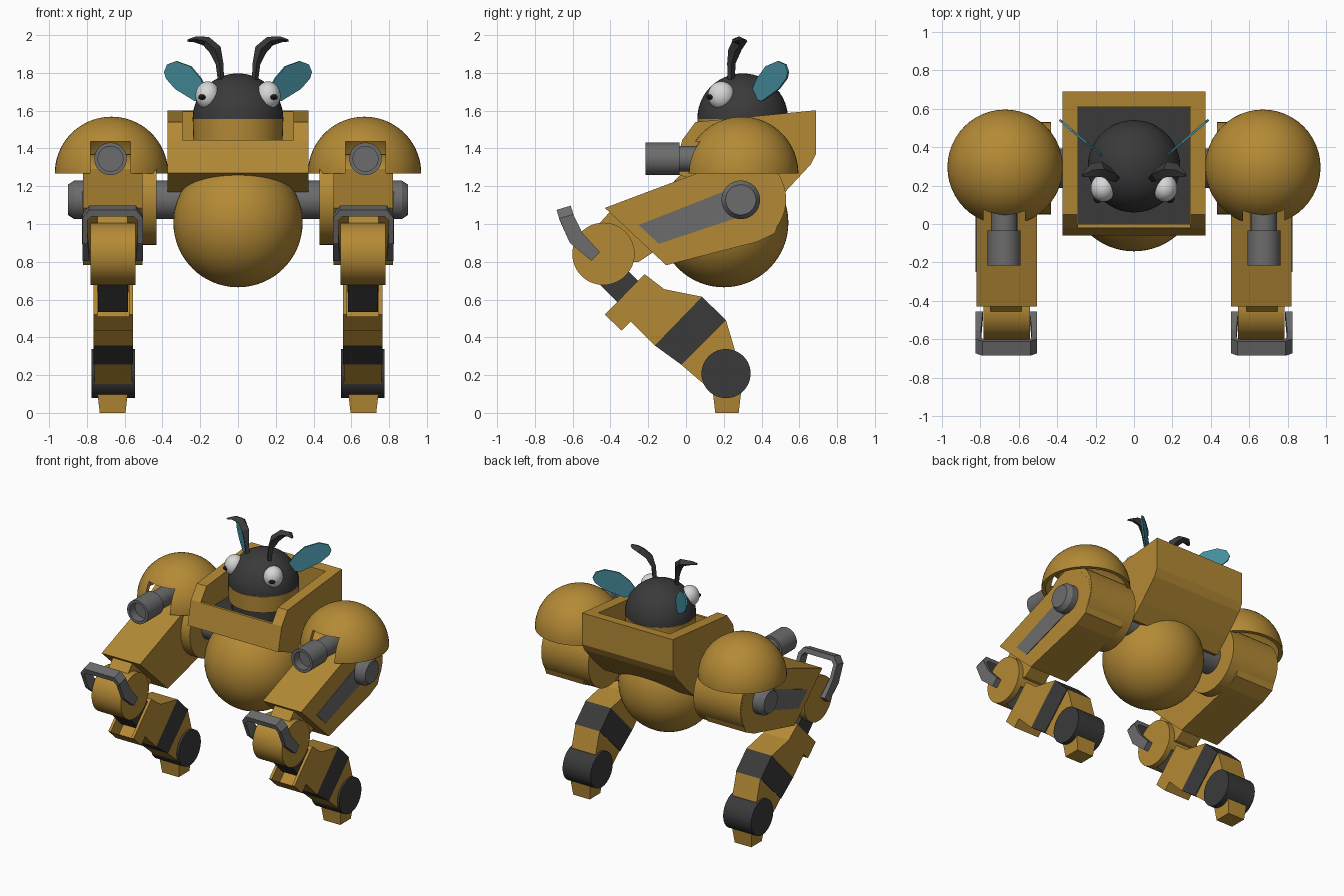
import bpy, bmesh, math
from mathutils import Vector

if "Cube" in bpy.data.objects:
    bpy.data.objects.remove(bpy.data.objects["Cube"])


def material(name, r, g, b):
    m = bpy.data.materials.new(name)
    m.diffuse_color = (r, g, b, 1)
    m.use_nodes = True
    m.node_tree.nodes["Principled BSDF"].inputs["Base Color"].default_value = m.diffuse_color
    return m


YELLOW = material("ochre paint", 0.456, 0.254, 0.036)
DARK = material("dark grey", 0.042, 0.042, 0.042)
GREY = material("mid grey", 0.15, 0.15, 0.15)
WHITE = material("eye white", 0.68, 0.68, 0.68)
TEAL = material("teal wing", 0.06, 0.27, 0.34)
BLACK = material("pupil black", 0.012, 0.012, 0.012)


def finish(name, bm, mat, mirror=False, smooth=True):
    bmesh.ops.remove_doubles(bm, verts=bm.verts, dist=1e-5)
    bmesh.ops.recalc_face_normals(bm, faces=bm.faces)
    me = bpy.data.meshes.new(name)
    bm.to_mesh(me)
    bm.free()
    me.materials.append(mat)
    ob = bpy.data.objects.new(name, me)
    bpy.context.collection.objects.link(ob)
    if smooth:
        shade(ob)
    if mirror:
        add_mirror(ob)
    return ob


def activate(ob):
    bpy.ops.object.select_all(action='DESELECT')
    bpy.context.view_layer.objects.active = ob
    ob.select_set(True)


def shade(ob):
    activate(ob)
    bpy.ops.object.shade_smooth_by_angle(angle=math.radians(32))


def add_mirror(ob):
    ob.modifiers.new("Mirror", 'MIRROR').use_mirror_merge = False


def carve(ob, cutter):
    mod = ob.modifiers.new("Cut", 'BOOLEAN')
    mod.operation, mod.object, mod.solver = 'DIFFERENCE', cutter, 'EXACT'
    activate(ob)
    bpy.ops.object.modifier_apply(modifier="Cut")
    bpy.data.objects.remove(cutter)


def loft(name, rings, mat, mirror=False, smooth=False):
    """Skin a row of point rings and cap both ends."""
    bm = bmesh.new()
    rows = [[bm.verts.new(p) for p in r] for r in rings]
    n = len(rows[0])
    for a, b in zip(rows, rows[1:]):
        for i in range(n):
            bm.faces.new((a[i], a[(i + 1) % n], b[(i + 1) % n], b[i]))
    bm.faces.new(rows[0])
    bm.faces.new(rows[-1])
    return finish(name, bm, mat, mirror, smooth)


def prism(name, yz, x0, x1, mat, mirror=False, smooth=False):
    """Extrude a side outline along x."""
    return loft(name, [[(x, y, z) for y, z in yz] for x in (x0, x1)], mat, mirror, smooth)


def lathe(name, profile, centre, axis, mat, mirror=False, smooth=True,
          closed=False, scale=(1, 1, 1), steps=48):
    """Turn (radius, height) points about an axis through centre."""
    bm = bmesh.new()
    c = Vector(centre)
    rows = []
    for r, h in profile:
        row = []
        for i in range(steps):
            t = 2 * math.pi * i / steps
            u, v = r * math.cos(t), r * math.sin(t)
            p = {'x': (h, u, v), 'y': (u, h, v), 'z': (u, v, h)}[axis]
            row.append(bm.verts.new(c + Vector(p) * Vector(scale)))
        rows.append(row)
    for a, b in zip(rows, rows[1:] + rows[:1] if closed else rows[1:]):
        for i in range(steps):
            bm.faces.new((a[i], a[(i + 1) % steps], b[(i + 1) % steps], b[i]))
    # collapse the poles into single points
    bmesh.ops.remove_doubles(bm, verts=bm.verts, dist=1e-5)
    return finish(name, bm, mat, mirror, smooth)


def arc(r, a0, a1, n):
    return [(max(0, r * math.cos(t)), r * math.sin(t)) for t in
            (math.radians(a0 + (a1 - a0) * i / n) for i in range(n + 1))]


def ball(name, r, centre, mat, mirror=False, scale=(1, 1, 1), steps=48):
    return lathe(name, arc(r, -90, 90, steps // 2), centre, 'z', mat, mirror,
                 scale=scale, steps=steps)


def disc(name, r, x0, x1, y, z, mat):
    return lathe(name, [(0, x0), (r, x0), (r, x1), (0, x1)], (0, y, z), 'x', mat, True)


# Belly and open cockpit tub
ball("belly", 0.342, (0, 0.2, 1.007), YELLOW, steps=64)
tub = prism("cockpit_tub", [(-0.06, 1.27), (-0.02, 1.445), (0.05, 1.54), (0.688, 1.602),
                            (0.688, 1.37), (0.66, 1.315), (0.53, 1.175), (0.43, 1.08)],
            -0.373, 0.373, YELLOW)
carve(tub, prism("tub_cutter", [(0.0, 1.36), (0.0, 1.445), (-0.2, 1.445), (-0.2, 1.8),
                                (0.61, 1.8), (0.61, 1.36)], -0.293, 0.293, YELLOW))
prism("cockpit_floor", [(0.001, 1.355), (0.001, 1.364), (0.609, 1.364), (0.609, 1.355)],
      -0.292, 0.292, DARK)

# Head: neck, collar, dome
lathe("neck", [(0, 1.33), (0.215, 1.33), (0.215, 1.45), (0, 1.45)], (0, 0.3, 0), 'z', DARK)
lathe("collar", [(0, 1.435), (0.236, 1.435), (0.24, 1.555), (0, 1.565)], (0, 0.3, 0), 'z', YELLOW)
lathe("head", [(0, 0)] + arc(0.24, 0, 90, 18), (0, 0.3, 1.557), 'z', DARK)

# Eyes with dash pupils
ball("eye", 0.07, (0.16, 0.187, 1.68), WHITE, True, (0.93, 1.02, 1.07), 32)
ball("pupil", 0.03, (0.188, 0.131, 1.672), BLACK, True, (0.75, 0.75, 0.5), 16)

# Antennae: thin stalks widening into bent paddles (x, y, z, half x, half y, half z)
stalk = [(0.088, 0.24, 1.74, 0.016, 0.018, 0), (0.098, 0.24, 1.85, 0.02, 0.022, 0.004),
         (0.122, 0.26, 1.925, 0.03, 0.036, 0.014), (0.17, 0.285, 1.968, 0.016, 0.04, 0.022),
         (0.225, 0.28, 1.978, 0.006, 0.034, 0.016), (0.268, 0.255, 1.972, 0.002, 0.012, 0.006)]
loft("antenna", [[(x - hx, y, z + hz), (x, y - hy, z), (x + hx, y, z - hz), (x, y + hy, z)]
                 for x, y, z, hx, hy, hz in stalk], DARK, True, True)

# Wings: thin leaves angled outward and back
leaf = [(0.148, 1.675), (0.225, 1.65), (0.33, 1.715), (0.378, 1.77), (0.388, 1.805),
        (0.372, 1.845), (0.325, 1.862), (0.25, 1.835), (0.195, 1.77)]
loft("wing", [[(x + d * 0.65, 0.34 + (x - 0.15) * 0.85 - d * 0.76, z) for x, z in leaf]
              for d in (-0.006, 0.006)], TEAL, True)

# Shoulder dome: hollow half shell with a notch for the barrel
dome = lathe("shoulder_dome", arc(0.3, 0, 90, 20) + arc(0.272, 90, 0, 20), (0.67, 0.295, 1.268),
             'z', YELLOW, closed=True, smooth=False)
carve(dome, prism("notch_cutter", [(-0.1, 1.2), (-0.1, 1.437), (0.2, 1.437), (0.2, 1.2)],
                  0.568, 0.782, YELLOW))
shade(dome)
add_mirror(dome)

# Barrel with an open bore
lathe("barrel", [(0, 0.3), (0.068, 0.3), (0.068, -0.035), (0.086, -0.035), (0.086, -0.215),
                 (0.066, -0.215), (0.066, -0.15), (0, -0.15)], (0.675, 0, 1.345), 'y', GREY, True)

# Axle through the shoulder with chamfered cap
lathe("axle", [(0, 0.25), (0.102, 0.25), (0.102, 0.868), (0.08, 0.9), (0, 0.9)],
      (0, 0.29, 1.128), 'x', GREY, True)

# Upper arm: rounded shoulder and slanted box
disc("shoulder_barrel", 0.24, 0.432, 0.819, 0.29, 1.13, YELLOW)
prism("upper_arm", [(-0.43, 1.085), (0.03, 1.258), (0.2, 1.325), (0.4, 1.31), (0.5, 1.2),
                    (0.525, 1.1), (0.47, 0.95), (0.375, 0.905), (-0.105, 0.782)],
      0.505, 0.82, YELLOW, True)
prism("arm_panel", [(-0.25, 0.995), (0.22, 1.18), (0.32, 1.05), (-0.145, 0.895)],
      0.817, 0.825, GREY, True)
prism("elbow_tab", [(-0.47, 0.99), (-0.38, 1.09), (-0.1, 0.9), (-0.25, 0.8), (-0.42, 0.8)],
      0.585, 0.745, YELLOW, True)

# Elbow and bent guard handle
disc("elbow", 0.165, 0.542, 0.782, -0.437, 0.842, YELLOW)
C = 0.664
stations = [(-0.5, 0.805, -0.455, 0.85, 0.160, 0.122, 0), (-0.615, 0.90, -0.55, 0.955, 0.160, 0.132, 0),
            (-0.672, 1.03, -0.597, 1.05, 0.160, 0.132, 0.01), (-0.685, 1.075, -0.61, 1.097, 0.125, 0.112, 0.035)]
guard = []
for s, row in ((-1, stations), (1, stations[::-1])):
    for ay, az, by, bz, xo, xi, drop in row:
        guard.append([(C + s * xo, ay, az), (C + s * xo, by, bz),
                      (C + s * xi, by + drop * 0.3, bz - drop), (C + s * xi, ay + drop * 0.3, az - drop)])
loft("guard_handle", guard, GREY, True)

# Lower leg: strut, socketed shin, stripe, ankle block
prism("knee_strut", [(-0.496, 0.72), (-0.384, 0.83), (-0.2, 0.645), (-0.312, 0.535)],
      0.582, 0.742, DARK, True)
shin = prism("shin", [(-0.43, 0.52), (-0.22, 0.735), (-0.115, 0.655), (0.085, 0.615),
                      (-0.165, 0.357), (-0.293, 0.483), (-0.34, 0.435)], 0.557, 0.765, YELLOW)
carve(shin, prism("socket_cutter", [(-0.475, 0.54), (-0.27, 0.75), (-0.16, 0.64), (-0.335, 0.465)],
                  0.577, 0.745, YELLOW))
add_mirror(shin)
prism("leg_stripe", [(0.085, 0.615), (0.212, 0.49), (-0.025, 0.255), (-0.165, 0.357)],
      0.557, 0.765, DARK, True)
prism("ankle_block", [(0.212, 0.49), (0.258, 0.335), (0.22, 0.2), (0.1, 0.148), (-0.025, 0.255)],
      0.562, 0.76, YELLOW, True)
disc("ankle_wheel", 0.13, 0.545, 0.775, 0.212, 0.208, DARK)

# Tapered foot
loft("foot", [[(C + sx * hx, 0.217 + sy * hy, z) for sx, sy in ((-1, -1), (1, -1), (1, 1), (-1, 1))]
              for hx, hy, z in ((0.068, 0.062, 0), (0.082, 0.076, 0.12))], YELLOW, True)
